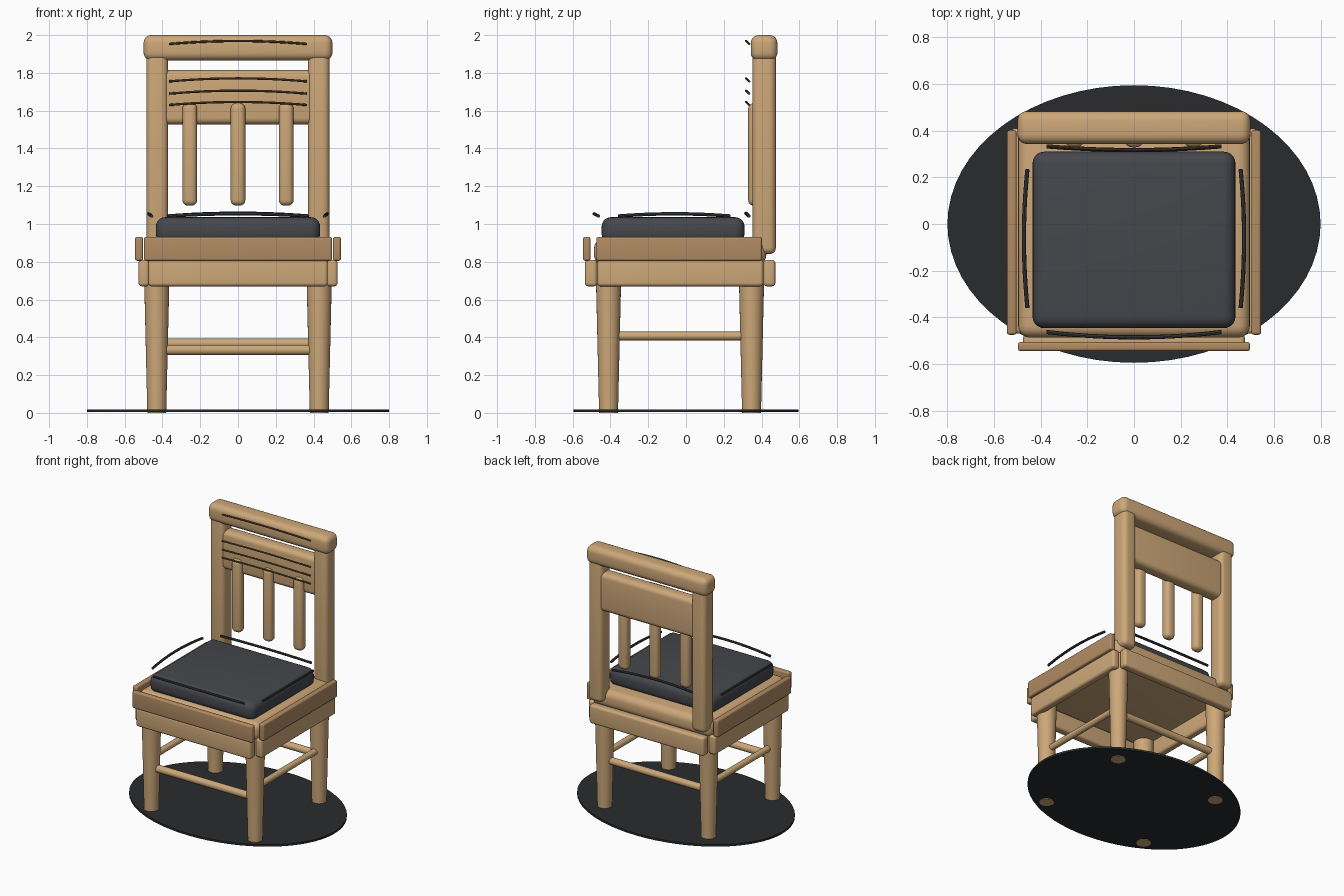
import bpy, math

if "Cube" in bpy.data.objects:
    bpy.data.objects.remove(bpy.data.objects["Cube"])


def material(name, rgb):
    m = bpy.data.materials.new(name)
    m.diffuse_color = (*rgb, 1)
    m.use_nodes = True
    m.node_tree.nodes["Principled BSDF"].inputs["Base Color"].default_value = m.diffuse_color
    return m


WOOD = material("light_wood", (0.61, 0.39, 0.19))
TRIM = material("trim_wood", (0.44, 0.26, 0.125))
GRAIN = material("grain", (0.13, 0.075, 0.035))
CLOTH = material("charcoal_cloth", (0.06, 0.063, 0.072))
PIPING = material("piping", (0.045, 0.047, 0.055))
BASE = material("base_black", (0.022, 0.024, 0.026))


def finish(ob, name, mat):
    ob.name = name
    ob.data.materials.append(mat)
    bpy.context.view_layer.objects.active = ob
    bpy.ops.object.shade_smooth_by_angle(angle=math.radians(35))
    return ob


def box(name, x, y, z, bevel, mat=WOOD):
    """Rounded box from (min, max) ranges."""
    bpy.ops.mesh.primitive_cube_add(size=1, location=[(a + b) / 2 for a, b in (x, y, z)])
    ob = bpy.context.object
    ob.scale = [b - a for a, b in (x, y, z)]
    bpy.ops.object.transform_apply(location=False, rotation=False, scale=True)
    mod = ob.modifiers.new("round", "BEVEL")
    mod.width, mod.segments = bevel, 5
    bpy.ops.object.modifier_apply(modifier=mod.name)
    return finish(ob, name, mat)


def rod(name, x, y, z, axis, length, radius):
    bpy.ops.mesh.primitive_cylinder_add(vertices=24, radius=radius, depth=length, location=(x, y, z),
        rotation=(0, math.pi / 2, 0) if axis == "x" else (math.pi / 2, 0, 0))
    return finish(bpy.context.object, name, WOOD)


def arc(name, end_a, mid, end_b, radius, mat):
    """Thin tube bowed through three points."""
    cu = bpy.data.curves.new(name, "CURVE")
    cu.dimensions, cu.bevel_depth, cu.bevel_resolution = "3D", radius, 2
    cu.use_fill_caps = True
    sp = cu.splines.new("POLY")
    n = 12
    sp.points.add(n)
    for i in range(n + 1):
        t = i / n
        wa, wm, wb = (1 - t) * (1 - 2 * t), 4 * t * (1 - t), t * (2 * t - 1)
        sp.points[i].co = (*[wa * a + wm * m + wb * b for a, m, b in zip(end_a, mid, end_b)], 1)
    ob = bpy.data.objects.new(name, cu)
    bpy.context.collection.objects.link(ob)
    bpy.ops.object.select_all(action="DESELECT")
    ob.select_set(True)
    bpy.context.view_layer.objects.active = ob
    bpy.ops.object.convert(target="MESH")
    return finish(bpy.context.object, name, mat)


# oval base
bpy.ops.mesh.primitive_cylinder_add(vertices=64, radius=1, depth=0.015, location=(0, 0, 0.0115))
disc = bpy.context.object
disc.scale = (0.8, 0.595, 1)
bpy.ops.object.transform_apply(location=False, rotation=False, scale=True)
finish(disc, "oval_base", BASE)

# mirrored parts: legs, posts, side rails, side trim, side stretchers
for side, s in (("left", -1), ("right", 1)):
    def mx(a, b):
        return tuple(sorted((s * a, s * b)))

    for end, y in (("front", -0.41), ("back", 0.347)):
        bpy.ops.mesh.primitive_cone_add(vertices=28, radius1=0.05, radius2=0.069, depth=0.8,
                                        location=(s * 0.43, y, 0.4))
        finish(bpy.context.object, f"{end}_leg_{side}", WOOD)
    box(f"back_post_{side}", mx(0.37, 0.485), (0.352, 0.476), (0.84, 1.92), 0.035)
    box(f"side_apron_{side}", mx(0.47, 0.527), (-0.47, 0.41), (0.67, 0.81), 0.018)
    box(f"side_trim_{side}", mx(0.503, 0.545), (-0.475, 0.402), (0.805, 0.932), 0.012, TRIM)
    rod(f"side_stretcher_{side}", s * 0.43, -0.03, 0.407, "y", 0.72, 0.023)
    arc(f"side_piping_{side}", (s * 0.457, -0.36, 1.042), (s * 0.472, -0.06, 1.054),
        (s * 0.457, 0.235, 1.042), 0.009, PIPING)

# front and back of the seat frame
box("front_apron", (-0.475, 0.475), (-0.535, -0.47), (0.67, 0.81), 0.018)
box("back_apron", (-0.475, 0.475), (0.41, 0.473), (0.67, 0.81), 0.018)
box("front_trim", (-0.498, 0.498), (-0.545, -0.506), (0.805, 0.932), 0.012, TRIM)
rod("front_stretcher", 0, -0.41, 0.333, "x", 0.84, 0.027)
rod("back_stretcher", 0, 0.347, 0.367, "x", 0.84, 0.026)

# seat and cushion
box("seat", (-0.497, 0.497), (-0.487, 0.425), (0.785, 0.92), 0.05)
box("cushion", (-0.435, 0.435), (-0.447, 0.31), (0.90, 1.036), 0.05, CLOTH)
arc("front_piping", (-0.375, -0.463, 1.042), (0, -0.486, 1.054), (0.375, -0.463, 1.042), 0.009, PIPING)
arc("back_piping", (-0.375, 0.333, 1.042), (0, 0.317, 1.057), (0.375, 0.333, 1.042), 0.009, PIPING)

# backrest
box("top_rail", (-0.5, 0.5), (0.343, 0.484), (1.865, 2.0), 0.042)
box("back_panel", (-0.405, 0.405), (0.362, 0.466), (1.527, 1.815), 0.035)
for i, x in enumerate((-0.255, 0, 0.255)):
    box(f"slat_{i + 1}", (x - 0.039, x + 0.039), (0.329, 0.399), (1.097, 1.64), 0.03)
for i, z in enumerate((1.953, 1.755, 1.69, 1.63)):
    arc(f"grain_line_{i + 1}", (-0.365, 0.335, z), (0, 0.318, z + 0.016), (0.365, 0.335, z), 0.006, GRAIN)
